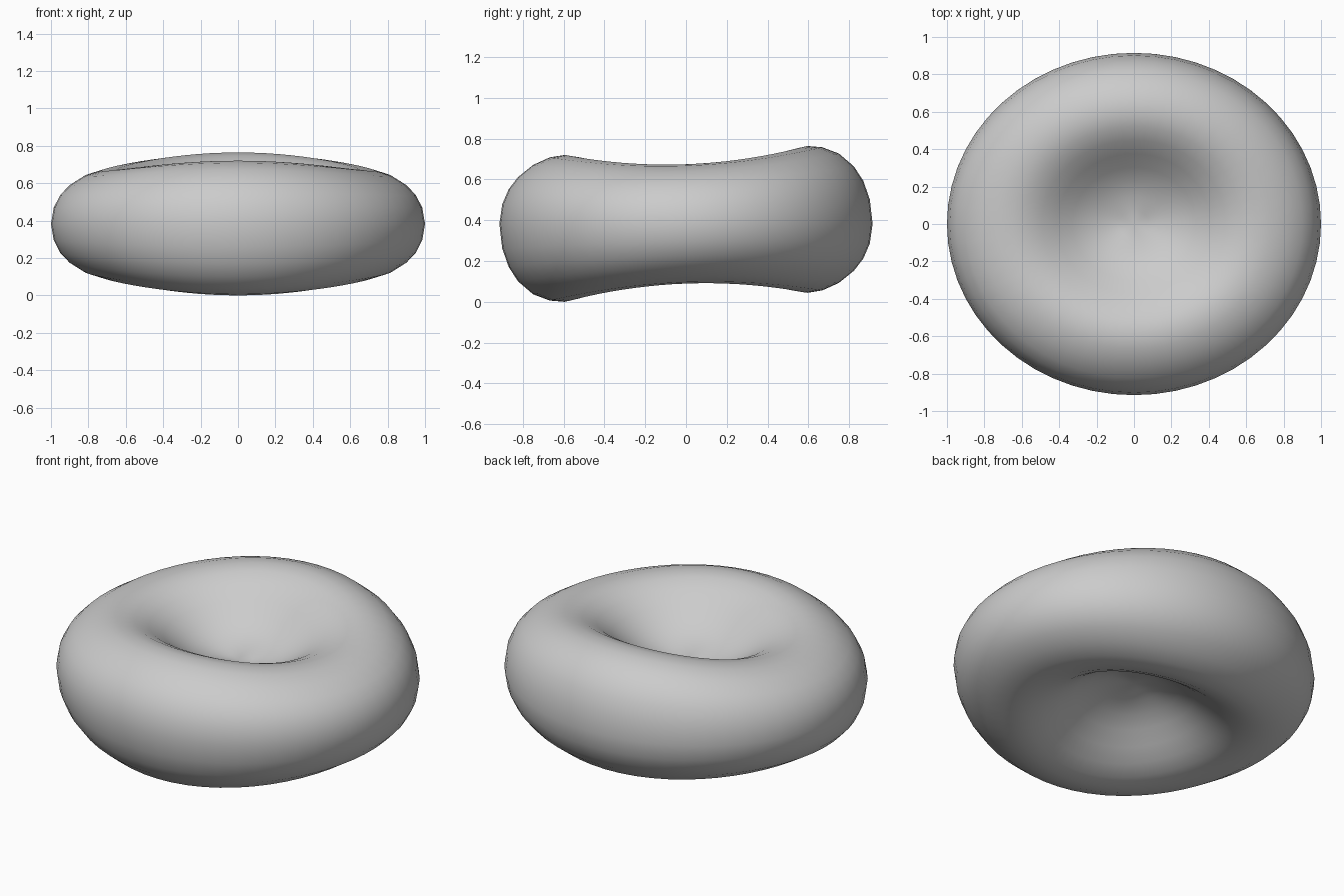
import bpy, bmesh
from math import tau

cube = bpy.data.objects.get("Cube")
if cube:
    bpy.data.objects.remove(cube)

# One plain grey material
grey = bpy.data.materials.new("light_grey")
grey.use_nodes = True
colour = (0.6, 0.6, 0.6, 1)
grey.diffuse_color = colour
grey.node_tree.nodes["Principled BSDF"].inputs["Base Color"].default_value = colour

# Half profile: distance from the centre, share of the rim's half thickness
half = [(0, .22), (.08, .23), (.16, .27), (.25, .37), (.33, .51), (.41, .69),
        (.49, .85), (.57, .96), (.65, 1), (.73, .975), (.82, .88), (.9, .71),
        (.95, .53), (.985, .3), (1, 0)]
profile = half + [(r, -h) for r, h in reversed(half[:-1])]

# Spin the profile into a dimpled disc
bm = bmesh.new()
verts = [bm.verts.new((r, 0, h)) for r, h in profile]
edges = [bm.edges.new(pair) for pair in zip(verts, verts[1:])]
bmesh.ops.spin(bm, geom=verts + edges, cent=(0, 0, 0), axis=(0, 0, 1),
               angle=tau, steps=56, use_duplicate=False)
bmesh.ops.remove_doubles(bm, verts=bm.verts, dist=0.0005)
bmesh.ops.recalc_face_normals(bm, faces=bm.faces)

# Oval outline, thicker at front and back, tipped slightly up at the back
for v in bm.verts:
    x, y, h = v.co
    r2 = x * x + y * y
    along = y * y / r2 if r2 > 1e-6 else 0.5
    tip = 0.034 * y * min(1, abs(h) * 1.2)
    v.co = (x, y * 0.915, 0.382 + tip + h * (0.2925 + 0.0675 * along))

mesh = bpy.data.meshes.new("dimpled_disc")
bm.to_mesh(mesh)
bm.free()
mesh.materials.append(grey)
disc = bpy.data.objects.new("dimpled_disc", mesh)
bpy.context.collection.objects.link(disc)
mesh.shade_smooth()
